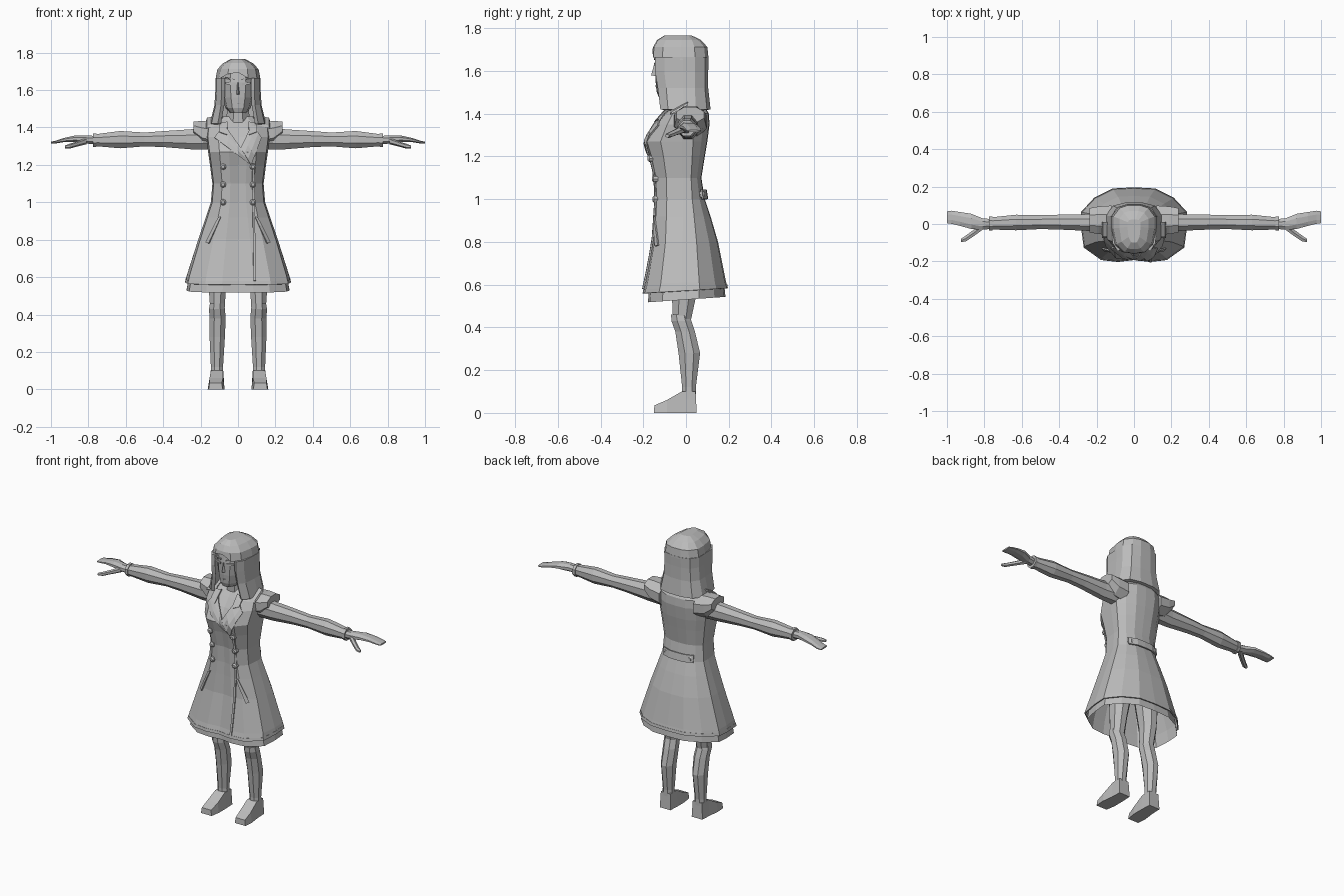
import bpy, bmesh, math
from mathutils import Vector
from mathutils.bvhtree import BVHTree

if "Cube" in bpy.data.objects:
    bpy.data.objects.remove(bpy.data.objects["Cube"])

grey = bpy.data.materials.new("plain_grey")
grey.diffuse_color = (0.5, 0.5, 0.5, 1)
grey.use_nodes = True
grey.node_tree.nodes["Principled BSDF"].inputs["Base Color"].default_value = grey.diffuse_color


def finish(name, bm, mirror=False, thick=0.0):
    bmesh.ops.recalc_face_normals(bm, faces=bm.faces)
    me = bpy.data.meshes.new(name)
    bm.to_mesh(me)
    bm.free()
    me.materials.append(grey)
    ob = bpy.data.objects.new(name, me)
    bpy.context.collection.objects.link(ob)
    if thick:
        m = ob.modifiers.new("thickness", 'SOLIDIFY')
        m.thickness, m.offset = thick, -1
    if mirror:
        ob.modifiers.new("mirror", 'MIRROR').use_clip = False
    return ob


def loft_bm(rings, closed=True, cap0=True, cap1=True):
    bm = bmesh.new()
    vs = [[bm.verts.new(p) for p in r] for r in rings]
    n = len(rings[0])
    for a, b in zip(vs, vs[1:]):
        for i in range(n if closed else n - 1):
            j = (i + 1) % n
            bm.faces.new((a[i], a[j], b[j], b[i]))
    if closed and cap0:
        bm.faces.new(vs[0])
    if closed and cap1:
        bm.faces.new(vs[-1])
    return bm


def loft(name, rings, mirror=False, thick=0.0, **kw):
    return finish(name, loft_bm(rings, **kw), mirror, thick)


def oct_x(x, cy, cz, ry, rz, n=8):
    """Ring across the x axis."""
    return [(x, cy + ry * math.cos(t), cz + rz * math.sin(t))
            for t in [2 * math.pi * (i + .5) / n for i in range(n)]]


def oct_z(z, x0, x1, y0, y1, n=8):
    """Ring across the z axis filling a box."""
    k = 1 / math.cos(math.pi / n)
    return [((x0 + x1) / 2 + k * (x1 - x0) / 2 * math.cos(t),
             (y0 + y1) / 2 + k * (y1 - y0) / 2 * math.sin(t), z)
            for t in [2 * math.pi * (i + .5) / n for i in range(n)]]


BODY = [(0, -.95), (.3, -1), (.62, -.95), (.95, -.62), (1, -.1), (1, .33), (.75, .72), (.4, .97), (0, 1)]
HEAD = [(0, -1), (.45, -.97), (.85, -.7), (1, -.15), (1, .4), (.7, .85), (.3, 1), (0, 1)]


def section(tpl, z, rx, yf, yb, tilt=0.0):
    """Symmetric ring: half width rx, front at yf, back at yb."""
    half = [(x * rx, -y * yf if y < 0 else y * yb) for x, y in tpl]
    pts = half + [(-x, y) for x, y in half[-2:0:-1]]
    return [(x, y, z + tilt * y) for x, y in pts]


# Coat, from hem to neck
coat_rows = [(.58, .28, -.2, .193, .06), (.61, .273, -.19, .187, .03), (.8, .213, -.155, .15), (.92, .172, -.148, .115),
             (1.0, .145, -.145, .088), (1.1, .137, -.148, .072), (1.2, .15, -.17, .088),
             (1.27, .16, -.192, .1), (1.35, .17, -.142, .11), (1.4, .165, -.1, .107), (1.44, .1, -.062, .085)]
bm = loft_bm([section(BODY, *r) for r in coat_rows], cap0=False)
bmesh.ops.recalc_face_normals(bm, faces=bm.faces)
coat_tree = BVHTree.FromBMesh(bm)
finish("coat", bm)

# Underskirt and hem trim
loft("underskirt", [section(BODY, .53, .275, -.178, .185, .07), section(BODY, .6, .262, -.172, .178, .04),
                    section(BODY, .8, .2, -.14, .14)], cap0=False, cap1=False)
loft("hem_trim", [section(BODY, .572, .283, -.203, .196, .06), section(BODY, .59, .279, -.2, .193, .06)],
     cap0=False, cap1=False, thick=.006)


def plate(name, quad, side=-1, lift=.009, mirror=False, cuts=3):
    """Thin quad given in x and z, laid on the front (-1) or back (1) of the coat."""
    c = [Vector((x, z)) for x, z in quad]
    bm = bmesh.new()
    g = []
    for i in range(cuts + 1):
        row = []
        for j in range(cuts + 1):
            u, v = i / cuts, j / cuts
            p = (c[0] * (1 - u) + c[1] * u) * (1 - v) + (c[3] * (1 - u) + c[2] * u) * v
            hit = coat_tree.ray_cast(Vector((p.x, side, p.y)), Vector((0, -side, 0)))[0]
            row.append(bm.verts.new((p.x, (hit.y if hit else side * .07) + side * lift, p.y)))
        g.append(row)
    for i in range(cuts):
        for j in range(cuts):
            bm.faces.new((g[i][j], g[i + 1][j], g[i + 1][j + 1], g[i][j + 1]))
    ob = finish(name, bm, mirror, .008)
    ob.modifiers["thickness"].offset = 0
    return ob


# Lapels, collar points, front edge, pockets
plate("right_lapel", [(-.075, 1.415), (-.125, 1.345), (.07, 1.2), (.015, 1.29)])
plate("left_lapel", [(.075, 1.415), (.125, 1.345), (.07, 1.2), (.015, 1.29)])
plate("collar_point", [(.055, 1.43), (.1, 1.42), (.1, 1.375), (.06, 1.36)], lift=.014, mirror=True)
plate("front_edge", [(.075, 1.21), (.087, 1.21), (.095, .58), (.083, .58)], lift=.005, cuts=8)
plate("pocket", [(-.105, .92), (-.09, .925), (-.155, .78), (-.172, .785)], lift=.007, mirror=True)
# Back belt
plate("back_belt", [(-.105, 1.045), (.105, 1.045), (.105, 1.0), (-.105, 1.0)], side=1, lift=.012, cuts=4)


def button(name, x, z, side, mirror=True):
    hit = coat_tree.ray_cast(Vector((x, side, z)), Vector((0, -side, 0)))[0]
    rows = [(hit.y - side * .01, .017), (hit.y + side * .01, .017), (hit.y + side * .018, .009)]
    loft(name, [[(x + r * math.cos(i * math.pi / 4), y, z + r * math.sin(i * math.pi / 4))
                 for i in range(8)] for y, r in rows], mirror)


for k, z in enumerate((1.0, 1.095, 1.19)):
    button(f"button_{k + 1}", .08, z, -1)
button("belt_button", .085, 1.022, 1)

# Shoulders, straps, sleeves, cuffs
loft("shoulder", [oct_x(.12, .02, 1.36, .085, .075), oct_x(.19, .02, 1.37, .08, .07),
                  oct_x(.238, .02, 1.395, .07, .04)], True)
loft("shoulder_strap", [[(.1, -.075, 1.415), (.17, -.075, 1.395), (.17, .01, 1.44), (.1, .01, 1.455)],
                        [(.1, -.065, 1.43), (.165, -.065, 1.41), (.165, .01, 1.452), (.1, .01, 1.465)]], True)
loft("sleeve", [oct_x(*r) for r in [(.15, .01, 1.34, .055, .062), (.25, .008, 1.337, .048, .058),
                                    (.4, .01, 1.338, .043, .046), (.5, .01, 1.336, .04, .04),
                                    (.63, .008, 1.335, .045, .05), (.765, .003, 1.332, .035, .034)]], True)
loft("cuff", [oct_x(.757, .003, 1.332, .041, .04), oct_x(.775, .003, 1.332, .041, .04)], True)

# Hands
loft("hand", [oct_x(*r) for r in [(.76, 0, 1.332, .028, .024), (.81, .0, 1.336, .033, .024),
                                  (.87, .014, 1.34, .044, .019), (.93, .027, 1.333, .04, .012),
                                  (.975, .036, 1.322, .038, .008), (1.0, .036, 1.319, .034, .005)]], True)
loft("thumb", [oct_x(.81, -.012, 1.328, .022, .018, 6), oct_x(.86, -.05, 1.312, .02, .014, 6),
               oct_x(.9, -.078, 1.3, .018, .013, 6), oct_x(.925, -.088, 1.296, .01, .008, 6)], True)

# Legs, boots, feet
loft("thigh", [oct_z(.42, .072, .148, -.06, .02), oct_z(.55, .064, .157, -.066, .048),
               oct_z(.8, .02, .16, -.085, .08)], True)
loft("boot_leg", [oct_z(*r) for r in [(.06, .078, .147, -.02, .046), (.12, .08, .145, -.018, .046),
                                      (.28, .07, .152, -.035, .066), (.38, .066, .152, -.05, .042),
                                      (.43, .07, .155, -.068, .025), (.46, .075, .15, -.07, .015)]], True)
loft("foot", [[(.075, .05, 0), (.15, .05, 0), (.146, .045, .1), (.079, .045, .1)],
              [(.072, -.02, 0), (.153, -.02, 0), (.145, -.02, .1), (.08, -.02, .1)],
              [(.072, -.09, 0), (.162, -.09, 0), (.152, -.09, .06), (.08, -.09, .06)],
              [(.082, -.15, 0), (.157, -.15, 0), (.152, -.148, .035), (.087, -.148, .035)]], True)

# Neck and collar stand
loft("neck", [oct_z(1.36, -.065, .065, -.07, .06), oct_z(1.52, -.058, .058, -.075, .05)])
loft("collar", [section(BODY, 1.42, .11, -.075, .09), section(BODY, 1.46, .08, -.05, .082)],
     cap0=False, cap1=False, thick=.01)

# Face
loft("face", [section(HEAD, *r) for r in [(1.478, .045, -.128, .02), (1.505, .068, -.138, .04), (1.56, .083, -.143, .05),
                                          (1.64, .093, -.145, .06), (1.73, .08, -.135, .06)]])
loft("nose", [[(-.011, -.138, 1.575), (.011, -.138, 1.575), (0, -.163, 1.58)],
              [(-.005, -.14, 1.64), (.005, -.14, 1.64), (0, -.147, 1.64)]])


def bar(name, x0, x1, z0, z1, y, h):
    loft(name, [[(x0, y, z0), (x1, y + .012, z1), (x1, y + .012, z1 + h), (x0, y, z0 + h)],
                [(x0, y + .009, z0), (x1, y + .021, z1), (x1, y + .021, z1 + h), (x0, y + .009, z0 + h)]], True)


bar("eye", .022, .068, 1.625, 1.632, -.149, .012)
bar("eyebrow", .018, .07, 1.652, 1.662, -.15, .007)
bar("mouth", 0, .022, 1.528, 1.528, -.146, .004)

# Hair: crown with raised fringe, then an open curtain around the back and sides
fringe = [(x, y, z + (.05 * max(0, 1 - abs(x + .02) / .09) if y < -.08 else 0))
          for x, y, z in section(HEAD, 1.655, .121, -.158, .106)]
loft("hair_crown", [fringe] + [section(HEAD, *r) for r in [(1.712, .11, -.154, .1), (1.745, .078, -.135, .07),
                                                         (1.767, .035, -.1, .025)]], cap0=False)
CURTAIN = [(.72, -1), (.95, -.7), (1, -.1), (1, .4), (.75, .85), (.3, 1)]
rings = []
for z, rx, yf, yb in [(1.665, .121, -.145, .106), (1.6, .121, -.145, .104), (1.52, .126, -.132, .104), (1.42, .15, -.12, .115)]:
    h = [(x * rx, -y * yf if y < 0 else y * yb, z) for x, y in CURTAIN]
    rings.append(h + [(-x, y, c) for x, y, c in reversed(h)])
loft("hair_curtain", rings, closed=False, thick=.022)
